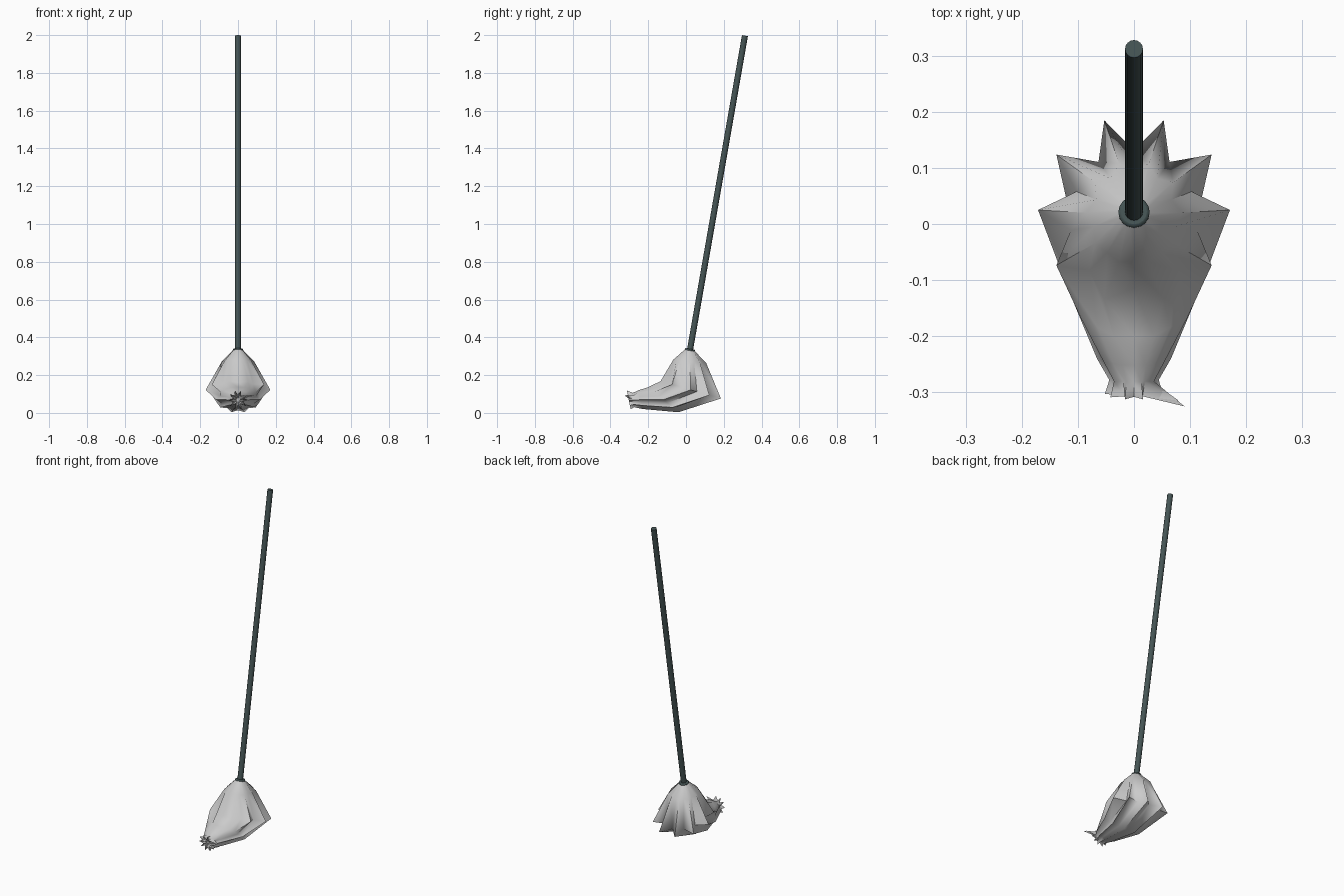
import bpy, bmesh, math
from mathutils import Vector

if "Cube" in bpy.data.objects:
    bpy.data.objects.remove(bpy.data.objects["Cube"])

teal = bpy.data.materials.new("dark_teal")
teal.diffuse_color = (0.06, 0.09, 0.09, 1)
teal.use_nodes = True
teal.node_tree.nodes["Principled BSDF"].inputs["Base Color"].default_value = teal.diffuse_color


def smooth(ob, angle):
    bpy.ops.object.select_all(action='DESELECT')
    ob.select_set(True)
    bpy.context.view_layer.objects.active = ob
    bpy.ops.object.shade_smooth_by_angle(angle=math.radians(angle))


def rod(name, a, b, r, sides=16):
    a, b = Vector(a), Vector(b)
    d = b - a
    bpy.ops.mesh.primitive_cylinder_add(vertices=sides, radius=r, depth=d.length, location=(a + b) / 2,
                                        rotation=d.to_track_quat('Z', 'Y').to_euler())
    ob = bpy.context.object
    ob.name = name
    ob.data.materials.append(teal)
    smooth(ob, 40)
    return ob


# Handle leaning back, with a collar at the mop head
low, top = Vector((0, 0.018, 0.315)), Vector((0, 0.312, 1.997))
axis = (top - low).normalized()
rod("handle", low, top, 0.016)
collar = rod("collar", low + axis * 0.006, low + axis * 0.024, 0.028)
bev = collar.modifiers.new("round", 'BEVEL')
bev.width = 0.005
bev.segments = 2

# Mop head rings from collar to front bunch:
# (centre y, z), (back direction y, z), half width, valley ratio, layer inset
RINGS = [((0.020, 0.333), (0.026, -0.004), 0.026, 0.95, 0.003),
         ((0.020, 0.272), (0.092, -0.010), 0.086, 0.82, 0.006),
         ((0.025, 0.122), (0.168, -0.048), 0.171, 0.63, 0.020),
         ((-0.120, 0.070), (0.084, -0.070), 0.116, 0.80, 0.015),
         ((-0.240, 0.070), (0.012, -0.052), 0.066, 0.80, 0.010),
         ((-0.278, 0.068), (0.004, -0.040), 0.044, 0.75, 0.006),
         ((-0.303, 0.069), (0.010, -0.052), 0.052, 0.50, 0.006)]
FOLDS = 10


def mop_layer(name, inner):
    bm = bmesh.new()
    loops = []
    for i, ((cy, cz), (vy, vz), rx, valley, inset) in enumerate(RINGS):
        k = 1 - inset / rx if inner else 1
        ring = []
        for j in range(FOLDS * 2):
            a = j * math.pi / FOLDS
            s = math.sin(a)
            f = k
            if j % 2:
                f *= min(0.95, valley + (0.2 * max(0, -s) if i < 5 else 0))
            ring.append(bm.verts.new((rx * f * math.cos(a), cy + vy * f * s, cz + vz * f * s)))
        loops.append(ring)
    # one stray strand at the front
    loops[-1][18].co = (0.08, -0.315, 0.095) if inner else (0.09, -0.325, 0.092)
    if inner:  # gathered end of the bunch
        loops.append([bm.verts.new(v.co.lerp(Vector((0, -0.285, 0.068)), 0.65)) for v in loops[-1]])
        bm.faces.new(loops[-1])
    n = FOLDS * 2
    for p, q in zip(loops, loops[1:]):
        for j in range(n):
            bm.faces.new((p[j], q[j], q[(j + 1) % n], p[(j + 1) % n]))
    if not inner:  # surrounding layer faces inward
        bmesh.ops.reverse_faces(bm, faces=bm.faces[:])
    me = bpy.data.meshes.new(name)
    bm.to_mesh(me)
    bm.free()
    ob = bpy.data.objects.new(name, me)
    bpy.context.collection.objects.link(ob)
    smooth(ob, 75)


mop_layer("mop_strands", True)
mop_layer("mop_outer_layer", False)
